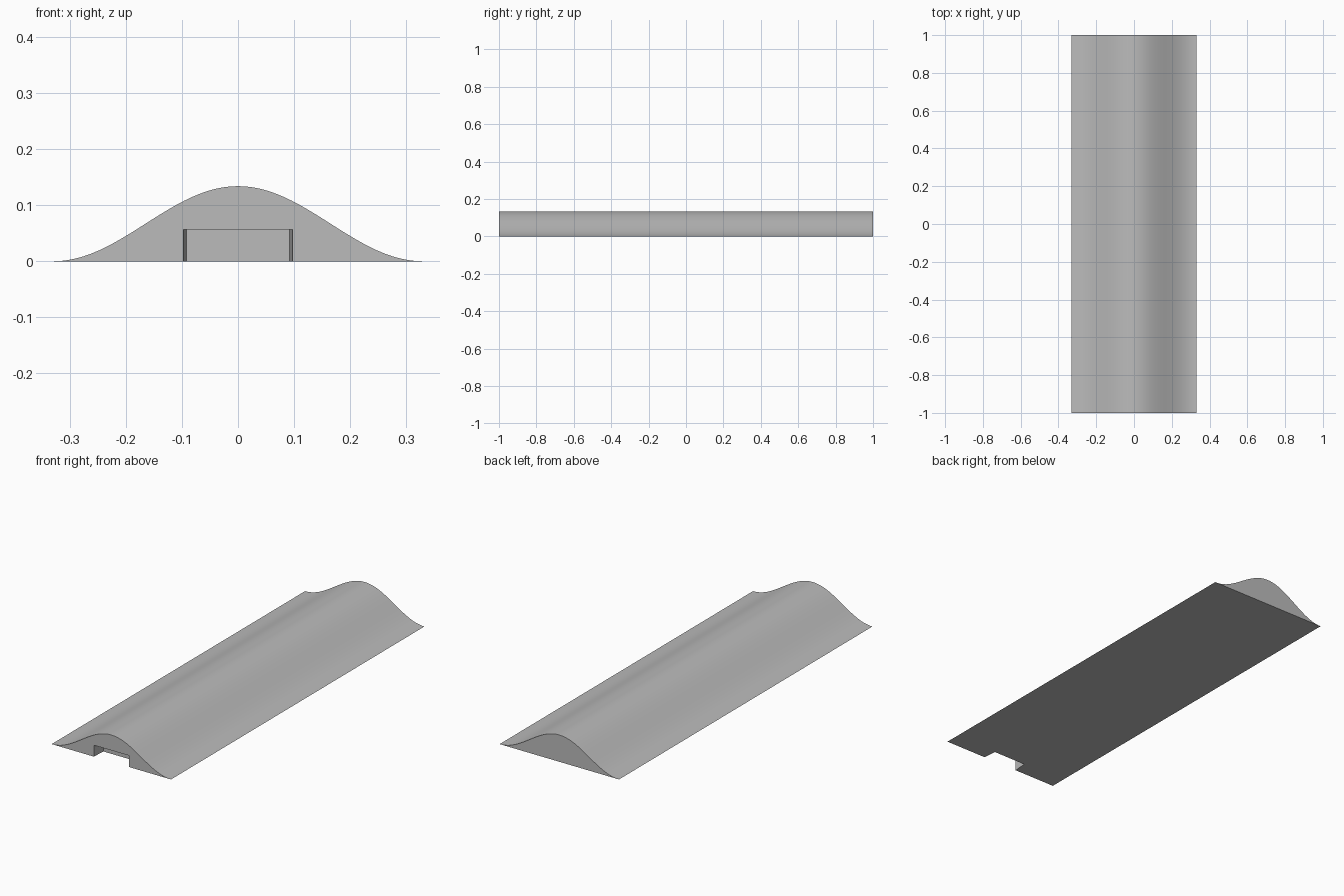
import bpy
import bmesh
from math import cos, pi

HALF_W, HALF_L, HEIGHT = 0.33, 1.0, 0.134
STEPS = 48

if "Cube" in bpy.data.objects:
    bpy.data.objects.remove(bpy.data.objects["Cube"], do_unlink=True)

grey = bpy.data.materials.new("plain_grey")
grey.use_nodes = True
colour = (0.5, 0.5, 0.5, 1)
grey.diffuse_color = colour
grey.node_tree.nodes["Principled BSDF"].inputs["Base Color"].default_value = colour


def prism(name, outline, vector):
    """Extrude a closed outline along a vector into a solid."""
    bm = bmesh.new()
    face = bm.faces.new([bm.verts.new(p) for p in outline])
    ext = bmesh.ops.extrude_face_region(bm, geom=[face], use_keep_orig=True)
    moved = [g for g in ext["geom"] if isinstance(g, bmesh.types.BMVert)]
    bmesh.ops.translate(bm, verts=moved, vec=vector)
    bmesh.ops.recalc_face_normals(bm, faces=bm.faces)
    mesh = bpy.data.meshes.new(name)
    bm.to_mesh(mesh)
    bm.free()
    mesh.materials.append(grey)
    obj = bpy.data.objects.new(name, mesh)
    bpy.context.collection.objects.link(obj)
    return obj


# Hump body: raised cosine cross-section with a flat base
profile = []
for i in range(STEPS + 1):
    t = -1 + 2 * i / STEPS
    profile.append((t * HALF_W, -HALF_L, HEIGHT * (1 + cos(pi * t)) / 2))
body = prism("ridge_body", profile, (0, 2 * HALF_L, 0))

# Shallow tapered notch in the front end, open at the base
plan = [(-0.102, -1.07), (0.102, -1.07), (0.092, -0.93), (-0.092, -0.93)]
cutter = prism("notch_cutter", [(x, y, -0.05) for x, y in plan], (0, 0, 0.107))
cutter.hide_render = True

cut = body.modifiers.new("notch", "BOOLEAN")
cut.operation = "DIFFERENCE"
cut.solver = "EXACT"
cut.object = cutter
bpy.ops.object.select_all(action="DESELECT")
body.select_set(True)
bpy.context.view_layer.objects.active = body
bpy.ops.object.modifier_apply(modifier=cut.name)
bpy.data.objects.remove(cutter, do_unlink=True)

# Smooth hump, crisp ends and notch
bpy.ops.object.shade_smooth_by_angle(angle=pi / 6)
